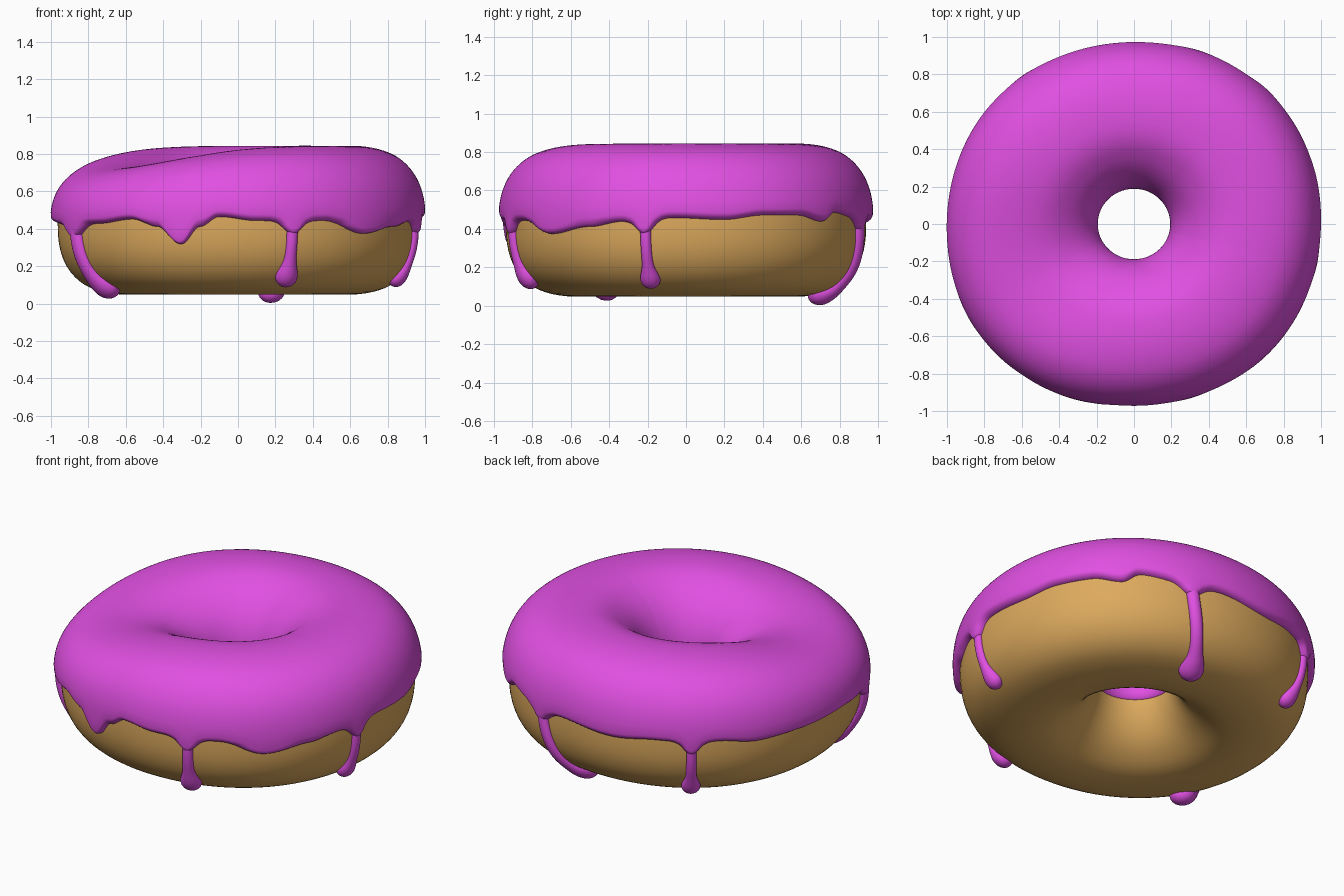
import bpy, bmesh, math
from mathutils import Vector

if "Cube" in bpy.data.objects:
    bpy.data.objects.remove(bpy.data.objects["Cube"])

ZC = 0.425      # height of the ring's middle
RC = 0.587      # radius of the ring's centre line


def material(name, rgb):
    m = bpy.data.materials.new(name)
    m.diffuse_color = (*rgb, 1)
    m.use_nodes = True
    m.node_tree.nodes["Principled BSDF"].inputs["Base Color"].default_value = m.diffuse_color
    return m


DOUGH = material("golden dough", (0.72, 0.40, 0.11))
ICING = material("pink icing", (0.75, 0.08, 0.76))


def spow(v, p):
    return math.copysign(abs(v) ** p, v)


def angle_gap(a, b):
    return (a - b + 180) % 360 - 180


def surf(deg, phi, off=0.0):
    """Point on the ring: deg around z, phi around the section, off = thickness."""
    c, s = math.cos(phi), math.sin(phi)
    blend = 0.5 + 0.5 * max(-1, min(1, c * 2))          # rounder towards the hole
    n = 2.0 + 0.45 * blend
    t = math.radians(deg)
    r = RC + (0.377 + off) * spow(c, 2 / n)
    # slightly squarish, stretched outline
    swell = 0.0168 * (1 - math.cos(4 * t)) / 2 + 0.0085 * math.sin(2 * t)
    r *= 1 + swell * max(0, min(1, (r - 0.3) / 0.5))
    z = ((0.379 if s > 0 else 0.377) + off) * spow(s, 2 / n)
    if z > 0:                                           # sagging front left of the top
        z *= 1 - 0.27 * math.exp(-(angle_gap(deg, 207) / 35) ** 2 / 2)
    return Vector((r * math.cos(t), r * 0.972 * math.sin(t), ZC + z))


def finish(bm, name, mat):
    bmesh.ops.recalc_face_normals(bm, faces=bm.faces)
    me = bpy.data.meshes.new(name)
    bm.to_mesh(me)
    bm.free()
    me.materials.append(mat)
    for p in me.polygons:
        p.use_smooth = True
    ob = bpy.data.objects.new(name, me)
    bpy.context.collection.objects.link(ob)
    return ob


def skin(bm, rings, close_rings=False):
    """Quads between neighbouring closed rings of points."""
    rows = [[bm.verts.new(p) for p in ring] for ring in rings]
    n = len(rows[0])
    pairs = list(zip(rows, rows[1:]))
    if close_rings:
        pairs.append((rows[-1], rows[0]))
    for a, b in pairs:
        for i in range(n):
            j = (i + 1) % n
            bm.faces.new((a[i], a[j], b[j], b[i]))
    return rows


# dough ring
bm = bmesh.new()
skin(bm, [[surf(d, 2 * math.pi * k / 64) for k in range(64)]
          for d in range(0, 360, 3)], True)
finish(bm, "dough_ring", DOUGH)

# drips: start angle, end angle, section angle of the end, neck radius, bulb radius
DRIPS = {
    "front_drip": (-72.5, -73, -54, 0.030, 0.060),
    "right_drip": (-13, -12.5, -54, 0.028, 0.052),
    "back_drip": (70, 77, -80, 0.036, 0.070),
    "back_left_drip": (126, 126, -54, 0.028, 0.053),
    "left_drip": (209, 212, -70, 0.045, 0.072),
}

# lower icing edge: (angle, height) around the ring
EDGE = [(-47, .37), (-32, .41), (-20, .44), (-4, .46), (12, .45), (25, .475), (37, .475),
        (47, .44), (53, .49), (63, .47), (80, .46), (100, .43), (114, .45), (135, .45),
        (148, .42), (165, .43), (185, .44), (198, .42), (222, .43), (235, .46),
        (244, .41), (252, .31), (258, .41), (264, .47), (276, .445), (298, .445), (313, .37)]


def edge_phi(deg):
    d = (deg + 47) % 360 - 47
    for (a, za), (b, zb) in zip(EDGE, EDGE[1:]):
        if a <= d <= b:
            u = (d - a) / (b - a)
            z = za + (zb - za) * (1 - math.cos(math.pi * u)) / 2
            break
    for start, _, _, neck, _ in DRIPS.values():         # flare into each drip
        z -= 0.08 * math.exp(-(angle_gap(deg, start) / (neck * 90)) ** 2 / 2)
    v = (z - ZC) / 0.41
    return math.asin(spow(v, 2.45 / 2))


# icing sheet, with rounded lips at the hole and the outer edge
T = 0.04
ROWS = 56


def icing_column(deg):
    lo, hi = edge_phi(deg), math.pi + 0.1
    pts = []
    for k in range(7):                                  # outer lip
        a = math.pi / 2 * k / 6
        pts.append(surf(deg, lo + 0.06 * (1 - math.cos(a)), T * math.sin(a) - 0.003))
    for k in range(1, ROWS):
        u = k / ROWS
        off = T + 0.012 * math.sin(math.pi * u) - 0.026 * u
        pts.append(surf(deg, lo + 0.06 + (hi - lo - 0.06) * u, off))
    pts.append(surf(deg, hi + 0.03, 0.009))
    pts.append(surf(deg, hi + 0.05, -0.003))
    return pts


bm = bmesh.new()
cols = [[bm.verts.new(p) for p in icing_column(d * 0.75)] for d in range(480)]
for a, b in zip(cols, cols[1:] + cols[:1]):
    for i in range(len(a) - 1):
        bm.faces.new((a[i], b[i], b[i + 1], a[i + 1]))
finish(bm, "icing", ICING)


# drips: tapered tubes that hug the dough and end in a bulb
def drip(name, d0, d1, end, neck, bulb):
    steps, p0, p1 = 70, 0.04, math.radians(end)
    path = []
    for k in range(steps + 1):
        u = 1 - (1 - k / steps) ** 2
        path.append(surf(d0 + (d1 - d0) * u, p0 + (p1 - p0) * u, 0.004))
    left = [0.0]                                        # distance to the tip
    for a, b in zip(path[::-1], path[-2::-1]):
        left.append(left[-1] + (a - b).length)
    left.reverse()
    rings = []
    for k, (p, d) in enumerate(zip(path, left)):
        if d < bulb:
            r = math.sqrt(max(bulb ** 2 - (d - bulb) ** 2, 1e-8))
        else:
            r = neck + (bulb - neck) * math.exp(-((d - bulb) / (1.3 * bulb)) ** 2)
        tan = (path[min(k + 1, steps)] - path[max(k - 1, 0)]).normalized()
        t = math.radians(d0)
        side = tan.cross(Vector((math.cos(t), math.sin(t), -0.5))).normalized()
        out = side.cross(tan).normalized()
        flat = min(0.85, 0.058 / bulb)
        rings.append([p + side * r * math.cos(q) + out * r * flat * math.sin(q)
                      for q in (2 * math.pi * i / 20 for i in range(20))])
    bm = bmesh.new()
    rows = skin(bm, rings)
    bm.faces.new(rows[0])
    bm.faces.new(rows[-1])
    finish(bm, name, ICING)


for name, spec in DRIPS.items():
    drip(name, *spec)
